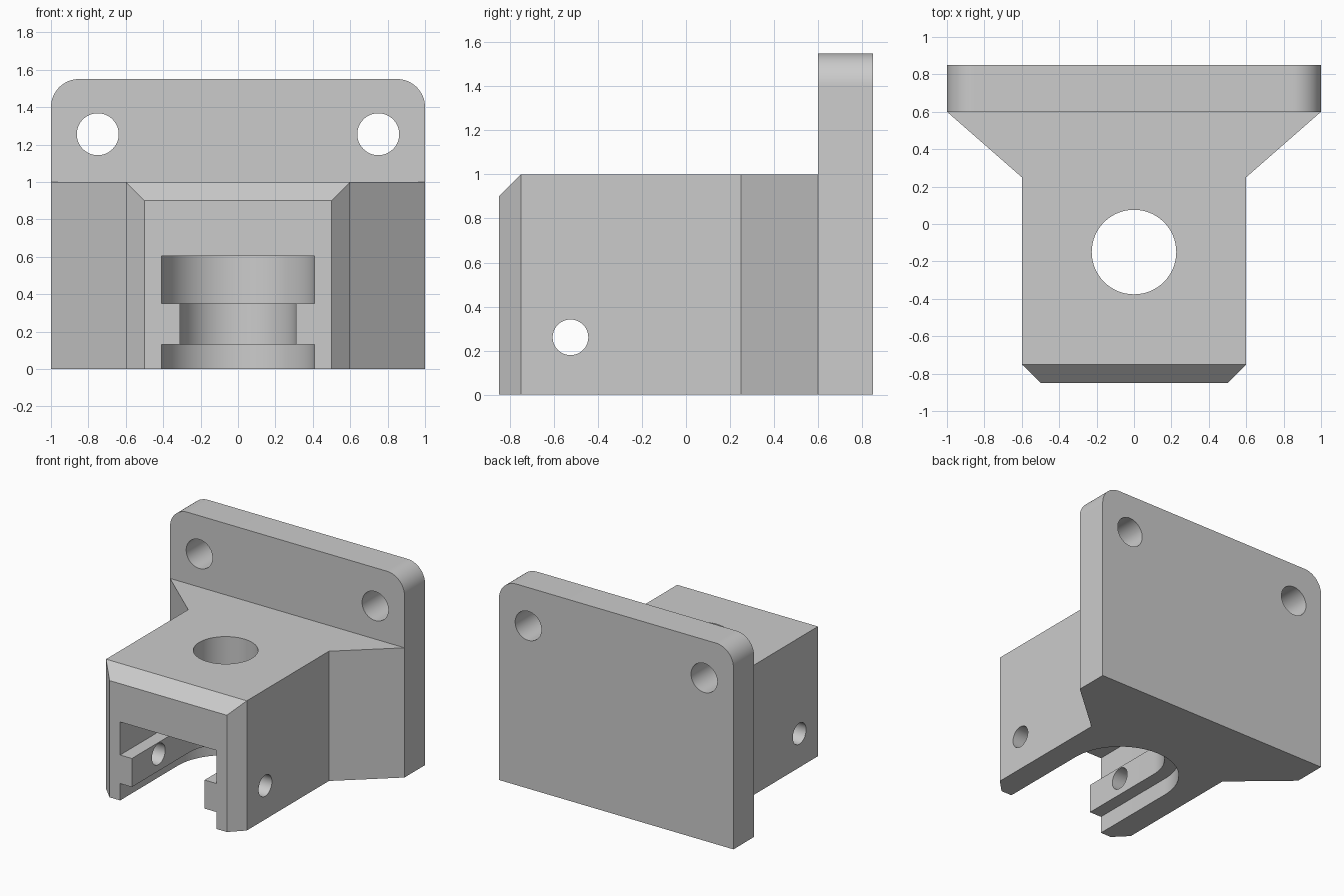
import bpy, bmesh, math
from mathutils import Matrix, Vector

old = bpy.data.objects.get("Cube")
if old:
    bpy.data.objects.remove(old, do_unlink=True)

grey = bpy.data.materials.new("plain grey")
grey.use_nodes = True
colour = (0.6, 0.6, 0.6, 1)
grey.diffuse_color = colour
grey.node_tree.nodes["Principled BSDF"].inputs["Base Color"].default_value = colour


def arc(cx, cy, r, start, end, steps):
    angles = [math.radians(start + (end - start) * i / steps) for i in range(steps + 1)]
    return [(cx + r * math.cos(a), cy + r * math.sin(a)) for a in angles]


def prism(name, profile, low, high, turn=Matrix()):
    """Extrude a counter-clockwise profile along z, then turn it."""
    bm = bmesh.new()
    face = bm.faces.new([bm.verts.new((x, y, low)) for x, y in profile])
    top = bmesh.ops.extrude_face_region(bm, geom=[face])["geom"]
    verts = [v for v in top if isinstance(v, bmesh.types.BMVert)]
    bmesh.ops.translate(bm, verts=verts, vec=(0, 0, high - low))
    bmesh.ops.transform(bm, matrix=turn, verts=bm.verts)
    bmesh.ops.recalc_face_normals(bm, faces=bm.faces)
    mesh = bpy.data.meshes.new(name)
    bm.to_mesh(mesh)
    bm.free()
    mesh.materials.append(grey)
    obj = bpy.data.objects.new(name, mesh)
    bpy.context.collection.objects.link(obj)
    return obj


def combine(target, other, operation):
    """Apply a boolean and discard the helper."""
    other.hide_render = True
    mod = target.modifiers.new(operation, "BOOLEAN")
    mod.operation, mod.object, mod.solver = operation, other, "EXACT"
    bpy.context.view_layer.objects.active = target
    bpy.ops.object.modifier_apply(modifier=mod.name)
    bpy.data.objects.remove(other, do_unlink=True)


def circle(cx, cy, r):
    return arc(cx, cy, r, 0, 360, 64)[:-1]


UPRIGHT = Matrix.Rotation(math.radians(90), 4, "X")   # profile x, z; depth along -y
SIDEWAYS = Matrix(((0, 0, 1, 0), (1, 0, 0, 0), (0, 1, 0, 0), (0, 0, 0, 1)))  # profile y, z

# Flared body, tucked a little way into the mounting plate
half = [(0.5, -0.85), (0.6, -0.75), (0.6, 0.25), (1, 0.6), (0.9, 0.7)]
body = prism("mount_bracket", half + [(-x, y) for x, y in reversed(half)], 0, 1)

# Sloped bevel along the front top edge
bm = bmesh.new()
bm.from_mesh(body.data)
cut = bmesh.ops.bisect_plane(bm, geom=bm.verts[:] + bm.edges[:] + bm.faces[:], dist=1e-5,
                             plane_co=Vector((0, -0.85, 0.9)), plane_no=Vector((0, -1, 1)),
                             clear_outer=True)
bmesh.ops.holes_fill(bm, edges=[e for e in bm.edges if e.is_boundary])
bmesh.ops.recalc_face_normals(bm, faces=bm.faces)
bm.to_mesh(body.data)
bm.free()

# Mounting plate with rounded top corners
plate_profile = [(-1, 0), (1, 0)] + arc(0.85, 1.4, 0.15, 0, 90, 16) + arc(-0.85, 1.4, 0.15, 90, 180, 16)
combine(body, prism("plate", plate_profile, -0.85, -0.6, UPRIGHT), "UNION")

# Stepped U-shaped slot open at the front and underneath
for radius, low, high in ((0.31, -0.1, 0.5), (0.41, -0.1, 0.13), (0.41, 0.35, 0.605)):
    slot = [(-radius, -1), (radius, -1)] + arc(0, -0.15, radius, 0, 180, 48)
    combine(body, prism("slot_cutter", slot, low, high), "DIFFERENCE")

# Vertical bore, cross pin hole and two plate screw holes
combine(body, prism("bore_cutter", circle(0, -0.15, 0.226), 0.55, 1.2), "DIFFERENCE")
combine(body, prism("pin_cutter", circle(-0.525, 0.26, 0.081), -0.9, 0.9, SIDEWAYS), "DIFFERENCE")
for side in (-1, 1):
    combine(body, prism("screw_cutter", circle(side * 0.75, 1.255, 0.112), -1, -0.5, UPRIGHT), "DIFFERENCE")

# Smooth the round walls and keep the edges sharp
bpy.ops.object.select_all(action="DESELECT")
body.select_set(True)
bpy.context.view_layer.objects.active = body
bpy.ops.object.shade_smooth_by_angle(angle=math.radians(25))
